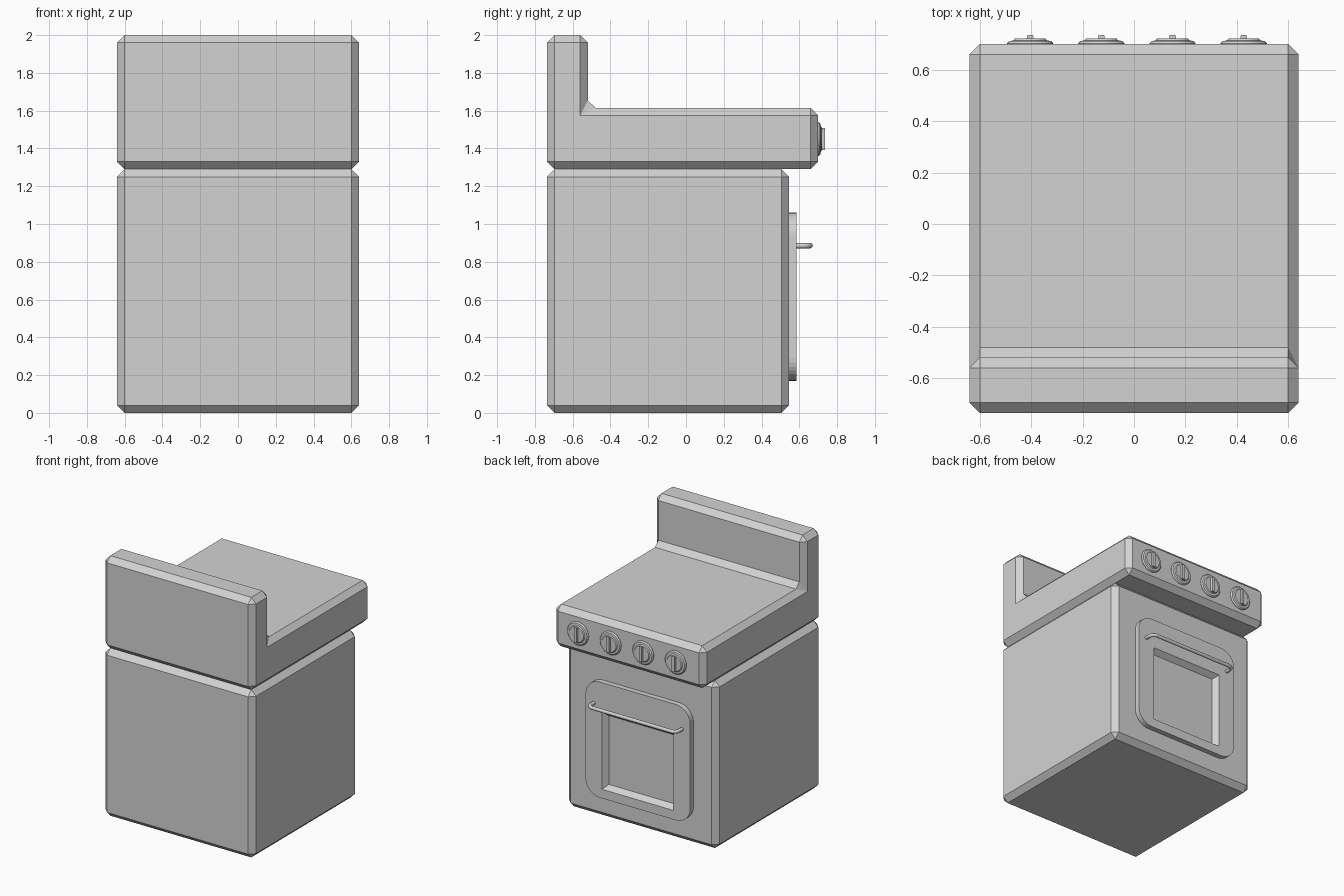
import bpy, bmesh, math

if "Cube" in bpy.data.objects:
    bpy.data.objects.remove(bpy.data.objects["Cube"])

grey = bpy.data.materials.new("plain_grey")
grey.diffuse_color = (0.65, 0.65, 0.65, 1)
grey.use_nodes = True
grey.node_tree.nodes["Principled BSDF"].inputs["Base Color"].default_value = grey.diffuse_color


def make(name, rings):
    """Closed solid lofted through equal-length rings of points."""
    bm = bmesh.new()
    loops = [[bm.verts.new(p) for p in ring] for ring in rings]
    n = len(loops[0])
    for a, b in zip(loops, loops[1:]):
        for i in range(n):
            j = (i + 1) % n
            bm.faces.new((a[i], a[j], b[j], b[i]))
    bm.faces.new(loops[0])
    bm.faces.new(loops[-1][::-1])
    bmesh.ops.recalc_face_normals(bm, faces=bm.faces)
    me = bpy.data.meshes.new(name)
    bm.to_mesh(me)
    bm.free()
    me.materials.append(grey)
    ob = bpy.data.objects.new(name, me)
    bpy.context.collection.objects.link(ob)
    return ob


def chamfer(ob, w):
    m = ob.modifiers.new("chamfer", 'BEVEL')
    m.width = w
    m.segments = 1
    m.limit_method = 'ANGLE'


def side_profile(name, pts, hw):
    """Extrude a y-z profile across the width."""
    return make(name, [[(x, y, z) for y, z in pts] for x in (-hw, hw)])


def smooth(ob):
    bpy.ops.object.select_all(action='DESELECT')
    bpy.context.view_layer.objects.active = ob
    ob.select_set(True)
    bpy.ops.object.shade_smooth_by_angle(angle=math.radians(35))


# Oven body and L-shaped cooktop with splashback
body = side_profile("oven_body", [(-.735, 0), (.545, 0), (.545, 1.29), (-.735, 1.29)], .64)
chamfer(body, .04)
cooktop = side_profile("cooktop_and_splashback",
                       [(-.735, 1.29), (.70, 1.29), (.70, 1.615), (-.52, 1.615),
                        (-.52, 2), (-.735, 2)], .64)
chamfer(cooktop, .04)

# Rounded door plate
hw, z0, z1, r = .445, .17, 1.06, .12
outline = []
for k, (cx, cz) in enumerate([(hw - r, z1 - r), (r - hw, z1 - r), (r - hw, z0 + r), (hw - r, z0 + r)]):
    for s in range(9):
        a = math.pi / 2 * (k + s / 8)
        outline.append((cx + r * math.cos(a), cz + r * math.sin(a)))
door = make("oven_door", [[(x, y, z) for x, z in outline] for y in (.54, .585)])

# Sloped window opening cut through the door
rings = []
for y in (.53, .61):
    w = .275 + .75 * (y - .545)
    h = w - .01
    rings.append([(sx * w, y, .535 + sz * h) for sx, sz in ((-1, -1), (1, -1), (1, 1), (-1, 1))])
cutter = make("window_cutter", rings)
cutter.hide_render = True
cutter.hide_viewport = True
cut = door.modifiers.new("window", 'BOOLEAN')
cut.object = cutter
cut.operation = 'DIFFERENCE'
cut.solver = 'EXACT'

# Handle tube with rounded ends
path = [(-.375, .575)]
for s in range(7):
    a = math.pi - math.pi / 2 * s / 6
    path.append((-.335 + .04 * math.cos(a), .618 + .04 * math.sin(a)))
path += [(-x, y) for x, y in reversed(path)]
tube = []
for i, (x, y) in enumerate(path):
    p, q = path[max(i - 1, 0)], path[min(i + 1, len(path) - 1)]
    t = math.atan2(q[1] - p[1], q[0] - p[0])
    tube.append([(x - math.sin(t) * .0135 * math.cos(b), y + math.cos(t) * .0135 * math.cos(b),
                  .885 + .0135 * math.sin(b)) for b in (math.tau * k / 12 for k in range(12))])
smooth(make("door_handle", tube))

# Four control knobs: stepped dial with an upright grip
for i in range(4):
    cx, cz = -.404 + i * .277, 1.45
    dial = make(f"knob_dial_{i + 1}", [
        [(cx + rad * math.cos(a), .695 + h, cz + rad * math.sin(a))
         for a in (math.tau * k / 32 for k in range(32))]
        for rad, h in ((.09, 0), (.09, .008), (.082, .017), (.066, .019), (.06, .026))])
    smooth(dial)
    grip = make(f"knob_grip_{i + 1}", [
        [(cx + sx * w, y, cz + sz * .058) for sx, sz in ((-1, -1), (1, -1), (1, 1), (-1, 1))]
        for y, w in ((.71, .016), (.735, .011))])
